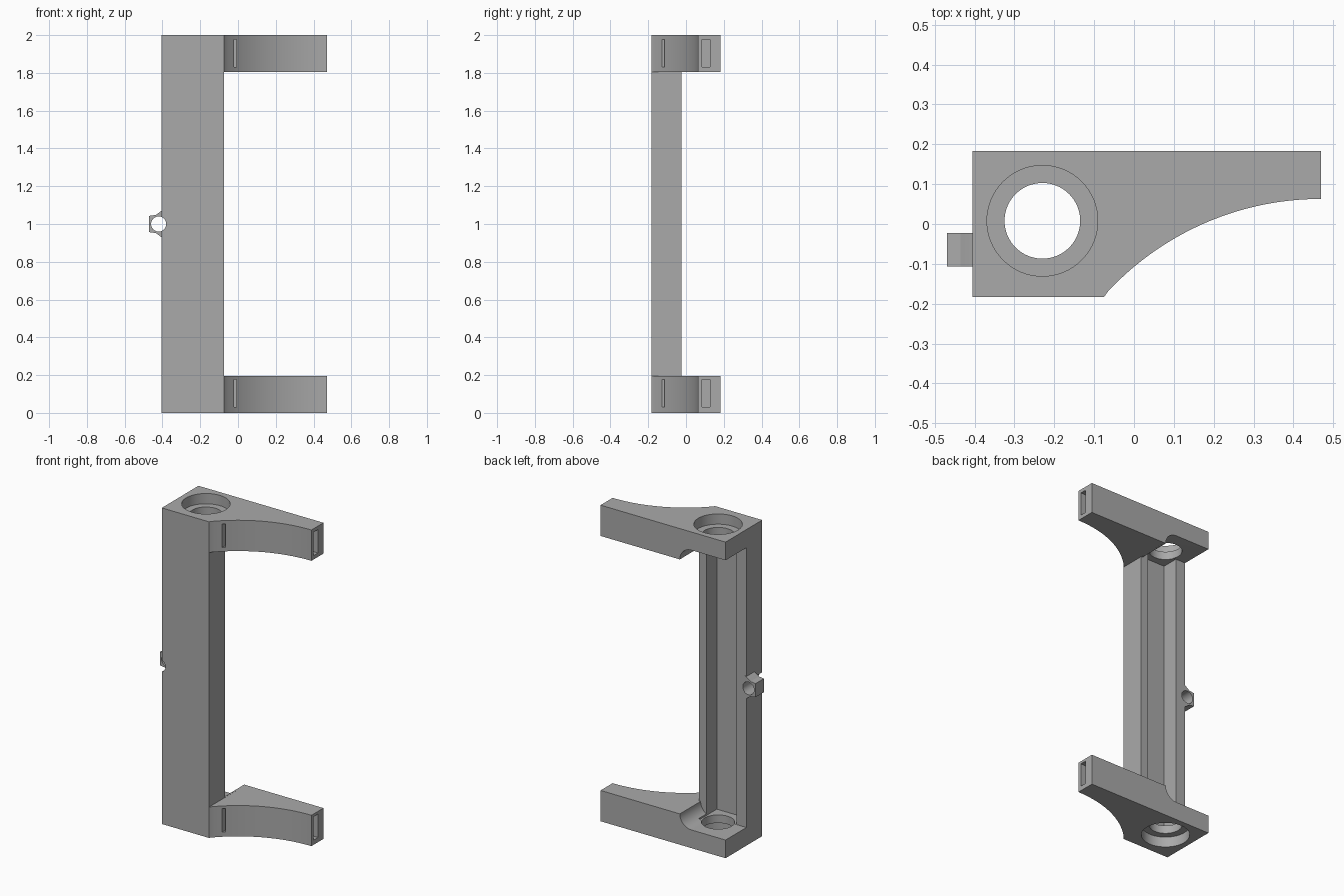
import bpy
import math
from mathutils import Vector

cube = bpy.data.objects.get("Cube")
if cube:
    bpy.data.objects.remove(cube, do_unlink=True)

grey = bpy.data.materials.new("matte grey")
grey.use_nodes = True
GREY = (0.4, 0.4, 0.4, 1)
grey.diffuse_color = GREY
grey.node_tree.nodes["Principled BSDF"].inputs["Base Color"].default_value = GREY


def prism(name, points, low, high, axis="z"):
    """Extrude a closed profile: (x, y) along z, or (x, z) along y."""
    def place(p, d):
        return (p[0], p[1], d) if axis == "z" else (p[0], d, p[1])
    n = len(points)
    verts = [place(p, low) for p in points] + [place(p, high) for p in points]
    faces = [tuple(reversed(range(n))), tuple(range(n, 2 * n))]
    faces += [(i, (i + 1) % n, (i + 1) % n + n, i + n) for i in range(n)]
    if axis == "y":
        faces = [tuple(reversed(f)) for f in faces]
    mesh = bpy.data.meshes.new(name)
    mesh.from_pydata(verts, [], faces)
    mesh.materials.append(grey)
    ob = bpy.data.objects.new(name, mesh)
    bpy.context.collection.objects.link(ob)
    return ob


def arc(cx, cy, r, start, end, steps):
    angles = [math.radians(start + (end - start) * i / steps) for i in range(steps + 1)]
    return [(cx + r * math.cos(a), cy + r * math.sin(a)) for a in angles]


def circle(cx, cy, r):
    return arc(cx, cy, r, 0, 360, 64)[:-1]


def box(name, x0, x1, y0, y1, z0, z1):
    return prism(name, [(x0, y0), (x1, y0), (x1, y1), (x0, y1)], z0, z1)


def cut(target, cutter):
    mod = target.modifiers.new("cut", "BOOLEAN")
    mod.operation = "DIFFERENCE"
    mod.solver = "EXACT"
    mod.object = cutter
    bpy.context.view_layer.objects.active = target
    bpy.ops.object.modifier_apply(modifier=mod.name)
    bpy.data.objects.remove(cutter, do_unlink=True)


LEFT, EDGE, TIP = -0.405, -0.075, 0.47
FRONT, BACK = -0.183, 0.183
ARM, FLOOR = 0.195, 0.115
BORE = (-0.23, 0.008)

# Bracket outline with the concave front sweep
R = 0.733
sweep_start = 180 - math.degrees(math.acos((TIP - EDGE) / R))
outline = [(LEFT, FRONT), (EDGE, FRONT)]
outline += arc(TIP, 0.063 - R, R, sweep_start, 90, 40)[1:]
outline += [(TIP, BACK), (LEFT, BACK)]
frame = prism("bracket_frame", outline, 0, 2)

# Opening between the two arms
cut(frame, box("opening", EDGE, 1, -1, 1, ARM, 2 - ARM))

# Pocket behind the column, with rounded ends running into the arms
lower = [(-1, FLOOR)] + arc(-0.165, ARM, ARM - FLOOR, -90, 0, 12) + [(0, ARM + 0.003)]
pocket = lower + [(x, 2 - z) for x, z in reversed(lower)]
cut(frame, prism("pocket", pocket, -0.025, 1, "y"))

# Lengthwise channel in the back of the column
cut(frame, box("channel", -0.335, -0.125, -0.13, 0.05, FLOOR + 0.001, 2 - FLOOR - 0.001))

# Through bores and wider outer seats
cut(frame, prism("bore", circle(*BORE, 0.095), -0.5, 2.5))
for z0, z1 in ((-0.1, 0.065), (1.935, 2.1)):
    cut(frame, prism("seat", circle(*BORE, 0.139), z0, z1))

# Slots in the arm tips and in the swept faces
for z in (0.03, 1.83):
    cut(frame, box("tip_slot", 0.2, 0.6, 0.084, 0.128, z, z + 0.148))
    cut(frame, box("front_slot", -0.022, -0.008, -0.3, -0.04, z, z + 0.148))

# Side lug with a cross hole that also notches the column edge
half = [(LEFT + 0.01, 1.075), (LEFT, 1.07), (-0.435, 1.048), (-0.47, 1.043)]
lug_profile = half + [(x, 2 - z) for x, z in reversed(half)]
lug = prism("side_lug", lug_profile, -0.107, -0.023, "y")
for part in (frame, lug):
    cut(part, prism("cross_hole", circle(-0.42, 1, 0.04), -0.5, 0.5, "y"))

# Smooth the curved walls, keep the edges crisp
for part in (frame, lug):
    bpy.ops.object.select_all(action="DESELECT")
    part.select_set(True)
    bpy.context.view_layer.objects.active = part
    bpy.ops.object.mode_set(mode="EDIT")
    bpy.ops.mesh.select_all(action="SELECT")
    bpy.ops.mesh.normals_make_consistent(inside=False)
    bpy.ops.object.mode_set(mode="OBJECT")
    bpy.ops.object.shade_smooth_by_angle(angle=math.radians(25))
